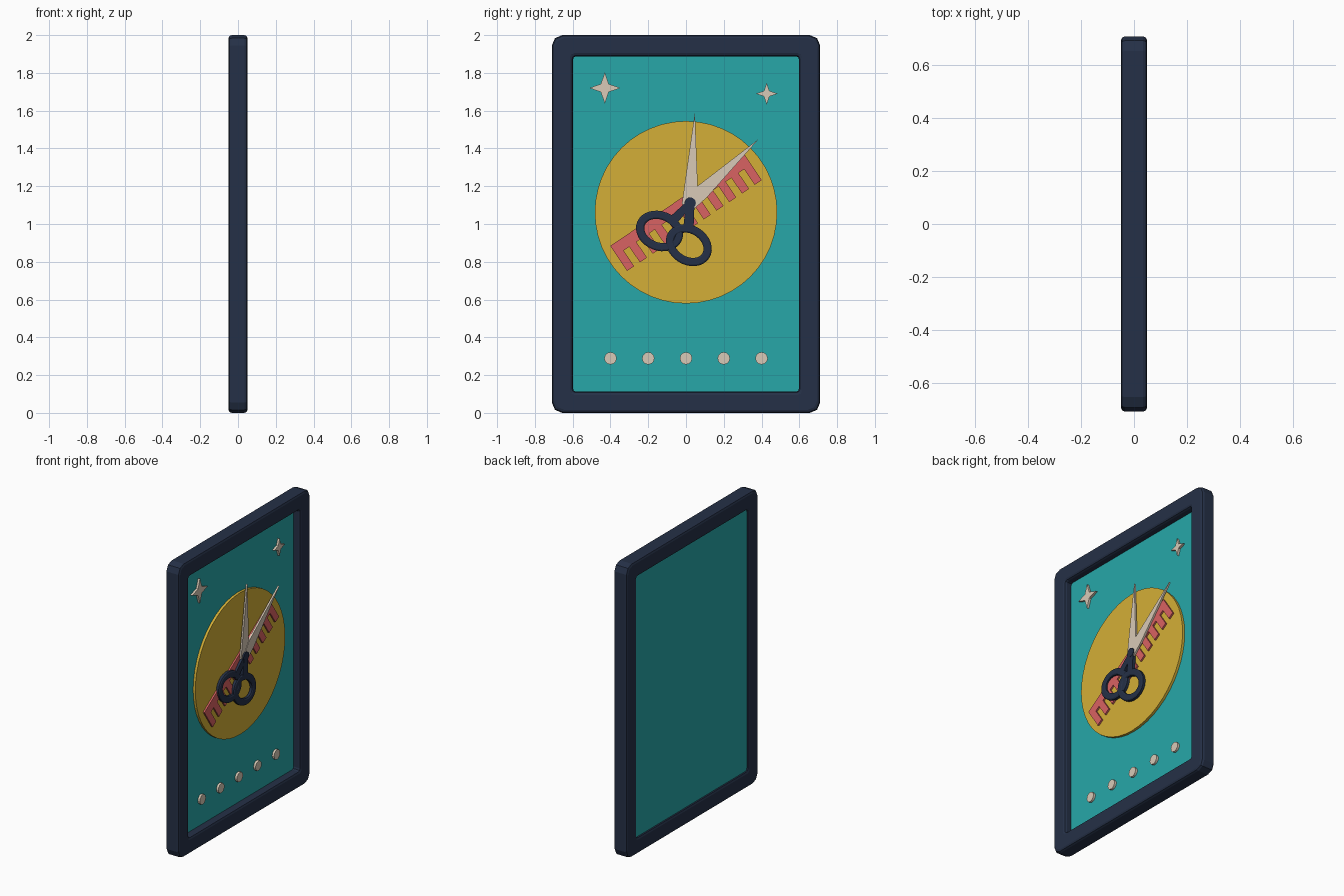
import bpy, bmesh
from math import sin, cos, pi, radians

cube = bpy.data.objects.get("Cube")
if cube:
    bpy.data.objects.remove(cube)


def material(name, rgb):
    m = bpy.data.materials.new(name)
    m.use_nodes = True
    m.diffuse_color = (*rgb, 1)
    m.node_tree.nodes["Principled BSDF"].inputs["Base Color"].default_value = (*rgb, 1)
    return m


navy = material("navy", (0.0185, 0.03, 0.063))
teal = material("teal", (0.02, 0.386, 0.395))
gold = material("gold", (0.658, 0.429, 0.038))
coral = material("coral", (0.694, 0.122, 0.122))
cream = material("cream", (0.694, 0.591, 0.474))


def finish(name, bm, mat):
    bmesh.ops.recalc_face_normals(bm, faces=bm.faces)
    me = bpy.data.meshes.new(name)
    bm.to_mesh(me)
    bm.free()
    me.materials.append(mat)
    ob = bpy.data.objects.new(name, me)
    bpy.context.collection.objects.link(ob)
    return ob


def plate(name, outline, x0, x1, mat):
    """Extrude a (y, z) outline from x0 to x1."""
    bm = bmesh.new()
    face = bm.faces.new([bm.verts.new((x0, y, z)) for y, z in outline])
    new = bmesh.ops.extrude_face_region(bm, geom=[face])["geom"]
    verts = [v for v in new if isinstance(v, bmesh.types.BMVert)]
    bmesh.ops.translate(bm, verts=verts, vec=(x1 - x0, 0, 0))
    return finish(name, bm, mat)


def closed_loft(name, loops, mat):
    """Bridge loops of equal length into a closed ring."""
    bm = bmesh.new()
    rows = [[bm.verts.new(p) for p in loop] for loop in loops]
    n = len(rows[0])
    for i, a in enumerate(rows):
        b = rows[(i + 1) % len(rows)]
        for j in range(n):
            k = (j + 1) % n
            bm.faces.new((a[j], a[k], b[k], b[j]))
    return finish(name, bm, mat)


def ellipse(cy, cz, ry, rz, tilt=0, n=32):
    t = radians(tilt)
    ring = [(ry * cos(2 * pi * i / n), rz * sin(2 * pi * i / n)) for i in range(n)]
    return [(cy + a * cos(t) - b * sin(t), cz + a * sin(t) + b * cos(t)) for a, b in ring]


def rounded_rect(hy, hz, r, x, steps=2):
    pts = []
    for q, (sy, sz) in enumerate(((1, 1), (-1, 1), (-1, -1), (1, -1))):
        for i in range(steps + 1):
            a = pi / 2 * (q + i / steps)
            pts.append((x, sy * (hy - r) + r * cos(a), 1 + sz * (hz - r) + r * sin(a)))
    return pts


# Frame: bevelled section swept round a rounded rectangle
HY, HZ, W, D, B = 0.71, 1.0, 0.112, 0.05, 0.016
section = []
for s in (1, -1):
    half = [(0, D - B), (0.3 * B, D - 0.3 * B), (B, D), (W - B, D),
            (W - 0.3 * B, D - 0.3 * B), (W, D - B)]
    section += [(w, s * x) for w, x in (half if s > 0 else half[::-1])]
closed_loft("frame", [rounded_rect(HY - w, HZ - w, 0.055 - 0.35 * w, x)
                      for w, x in section], navy)

# Backing panel and round badge
plate("panel", [(y * 0.61, 1 + z * 0.9) for y, z in ((-1, -1), (1, -1), (1, 1), (-1, 1))],
      -0.038, 0.0, teal)
plate("badge_disc", ellipse(0, 1.062, 0.483, 0.483, n=48), -0.005, 0.017, gold)

# Comb: spine with teeth, turned about the badge centre
TEETH, LENGTH, HALF, TOOTH = 11, 0.86, 0.08, 0.045
pitch = (LENGTH - TOOTH) / (TEETH - 1)
comb = [(LENGTH / 2, HALF), (-LENGTH / 2, HALF)]
for i in range(TEETH):
    a = -LENGTH / 2 + i * pitch
    comb += [(a, -HALF), (a + TOOTH, -HALF)]
    if i < TEETH - 1:
        comb += [(a + TOOTH, 0.02), (a + pitch, 0.02)]
t = radians(34)
plate("comb", [(a * cos(t) - b * sin(t), 1.058 + a * sin(t) + b * cos(t)) for a, b in comb],
      0.014, 0.028, coral)

# Scissor blades
plate("blade_upright", [(0.047, 1.59), (-0.022, 1.105), (0.02, 1.085), (0.058, 1.13),
                        (0.062, 1.2)], 0.026, 0.038, cream)
plate("blade_slanted", [(0.385, 1.45), (0.06, 1.2), (0.0, 1.11), (0.04, 1.077),
                        (0.11, 1.14)], 0.03, 0.042, cream)

# Scissor handles: finger loops, shanks and pivot
for name, cy, cz, tilt, x0 in (("left", -0.14, 0.963, -22, 0.022), ("right", 0.015, 0.888, -32, 0.024)):
    loops = []
    for r, x in ((0, x0), (0, x0 + 0.017), (0.008, x0 + 0.022),
                 (0.036, x0 + 0.022), (0.044, x0 + 0.017), (0.044, x0)):
        loops.append([(x, y, z) for y, z in ellipse(cy, cz, 0.128 - r, 0.104 - r, tilt)])
    closed_loft(name + "_finger_loop", loops, navy)
plate("left_shank", [(0.035, 1.1), (0.005, 1.12), (-0.105, 1.02), (-0.065, 0.985)],
      0.022, 0.044, navy)
plate("right_shank", [(0.045, 1.11), (0.0, 1.11), (-0.015, 0.975), (0.04, 0.975)],
      0.024, 0.046, navy)
plate("pivot", ellipse(0.022, 1.111, 0.03, 0.03, n=16), 0.026, 0.048, navy)

# Four-pointed sparkles
for name, cy, cz, r in (("large", -0.43, 1.72, 0.083), ("small", 0.427, 1.69, 0.058)):
    star = []
    for i in range(8):
        k = r * (0.36 if i % 2 else 1)
        star.append((cy + k * cos(i * pi / 4), cz + k * sin(i * pi / 4)))
    plate(name + "_sparkle", star, -0.005, 0.015, cream)

# Row of studs
for i in range(5):
    plate(f"stud_{i + 1}", ellipse(-0.4 + 0.2 * i, 0.289, 0.033, 0.033, n=12),
          -0.005, 0.015, cream)
